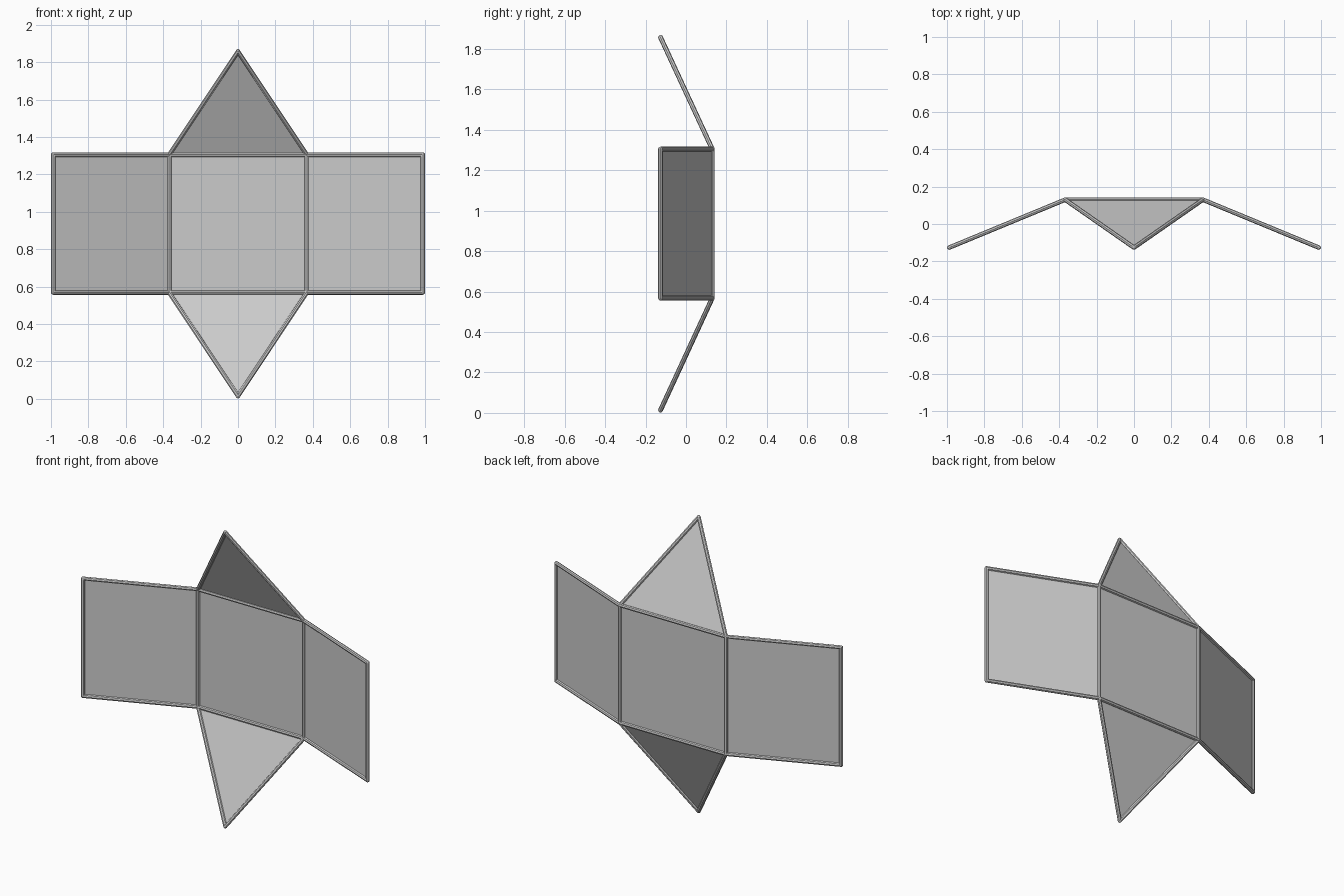
import bpy, bmesh
from mathutils import Vector

if "Cube" in bpy.data.objects:
    bpy.data.objects.remove(bpy.data.objects["Cube"])

R = 0.012                    # edge rod radius
H, S = 0.368, 0.988          # half width of centre square, outer wing x
YB, YF = 0.13, -0.126        # back plane and folded-forward plane
Z0, Z1, Z2, Z3 = 0.568, 1.305, 1.858, 0.014

bl, br = Vector((-H, YB, Z0)), Vector((H, YB, Z0))
tl, tr = Vector((-H, YB, Z1)), Vector((H, YB, Z1))
top, bottom = Vector((0, YF, Z2)), Vector((0, YF, Z3))


def wing(s):
    return [Vector((s * H, YB, Z0)), Vector((s * S, YF, Z0)),
            Vector((s * S, YF, Z1)), Vector((s * H, YB, Z1))]


panels = {
    "centre_panel": [bl, br, tr, tl],
    "left_panel": wing(-1)[::-1],
    "right_panel": wing(1),
    "top_flap": [tl, tr, top],
    "bottom_flap": [br, bl, bottom],
}


def to_object(name, bm):
    mesh = bpy.data.meshes.new(name)
    bm.to_mesh(mesh)
    bm.free()
    obj = bpy.data.objects.new(name, mesh)
    bpy.context.collection.objects.link(obj)
    return obj


# Flat sheets of the unfolding prism
edges, corners = {}, {}
for name, pts in panels.items():
    bm = bmesh.new()
    bm.faces.new([bm.verts.new(p) for p in pts])
    to_object(name, bm)
    for a, b in zip(pts, pts[1:] + pts[:1]):
        key = frozenset((tuple(round(c, 4) for c in a), tuple(round(c, 4) for c in b)))
        edges[key] = (a, b)
        corners[tuple(round(c, 4) for c in a)] = a

# Rods along every edge (shared fold edges only once)
bm = bmesh.new()
for a, b in edges.values():
    d = b - a
    m = d.to_track_quat('Z', 'Y').to_matrix().to_4x4()
    m.translation = (a + b) / 2
    bmesh.ops.create_cone(bm, cap_ends=True, segments=8, radius1=R, radius2=R,
                          depth=d.length, matrix=m)
to_object("edge_rods", bm)

# Small joints closing the rod ends
bm = bmesh.new()
for p in corners.values():
    geo = bmesh.ops.create_uvsphere(bm, u_segments=8, v_segments=6, radius=R)
    bmesh.ops.translate(bm, verts=geo["verts"], vec=p)
to_object("corner_joints", bm)
